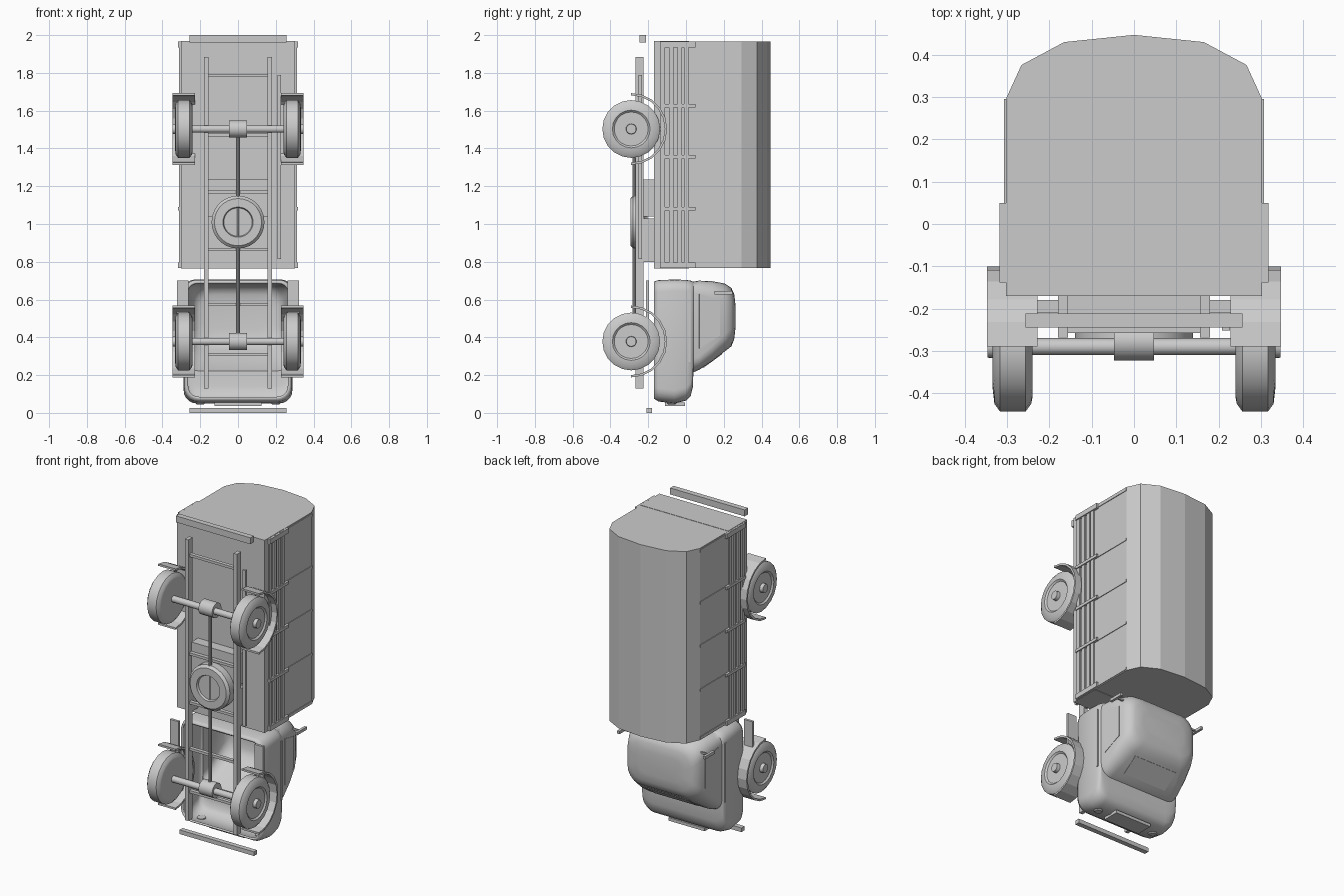
import bpy, bmesh, math
from mathutils import Vector

if "Cube" in bpy.data.objects:
    bpy.data.objects.remove(bpy.data.objects["Cube"])

grey = bpy.data.materials.new("plain_grey")
grey.diffuse_color = (0.6, 0.6, 0.6, 1)
grey.use_nodes = True
grey.node_tree.nodes["Principled BSDF"].inputs["Base Color"].default_value = grey.diffuse_color

def finish(name, bm, smooth=None):
    bmesh.ops.recalc_face_normals(bm, faces=bm.faces)
    me = bpy.data.meshes.new(name)
    bm.to_mesh(me)
    bm.free()
    ob = bpy.data.objects.new(name, me)
    bpy.context.collection.objects.link(ob)
    me.materials.append(grey)
    if smooth:
        bpy.ops.object.select_all(action='DESELECT')
        ob.select_set(True)
        bpy.context.view_layer.objects.active = ob
        bpy.ops.object.shade_smooth_by_angle(angle=math.radians(smooth))
    return ob

def box(name, x, y, z):
    bm = bmesh.new()
    bmesh.ops.create_cube(bm, size=1)
    for v in bm.verts:
        for i, (a, b) in enumerate((x, y, z)):
            v.co[i] = (a + b) / 2 + v.co[i] * (b - a)
    return finish(name, bm)

def boxes(name, x, y, z):
    """Same box on both sides."""
    box(name + "_right", x, y, z)
    box(name + "_left", (-x[1], -x[0]), y, z)

def loft(name, rings, caps=(True, True), smooth=None):
    bm = bmesh.new()
    vs = [[bm.verts.new(p) for p in r] for r in rings]
    n = len(vs[0])
    for a, b in zip(vs, vs[1:]):
        for i in range(n):
            j = (i + 1) % n
            bm.faces.new((a[i], a[j], b[j], b[i]))
    if caps[0]:
        bm.faces.new(vs[0])
    if caps[1]:
        bm.faces.new(vs[-1])
    return finish(name, bm, smooth)

def turned(name, axis, centre, profile, n=20, smooth=35):
    """Revolve (offset, radius) pairs round the x, y or z axis."""
    cx, cy, cz = centre
    rings = []
    for d, r in profile:
        ring = []
        for i in range(n):
            a = 2 * math.pi * i / n
            p, q = r * math.cos(a), r * math.sin(a)
            off = {'x': (d, p, q), 'y': (p, d, q), 'z': (p, q, d)}[axis]
            ring.append((cx + off[0], cy + off[1], cz + off[2]))
        rings.append(ring)
    return loft(name, rings, smooth=smooth)

def plate(name, pts, t=0.006):
    """Thin plate standing slightly proud of a surface."""
    pts = [Vector(p) for p in pts]
    n = (pts[1] - pts[0]).cross(pts[2] - pts[0]).normalized() * t / 2
    loft(name, [[p - n for p in pts], [p + n for p in pts]])

# Cargo body: tray and arched canvas cover
box("cargo_tray", (-0.303, 0.303), (-0.17, 0.016), (0.765, 1.968))
half = [(0.303, 0.016), (0.303, 0.295), (0.266, 0.376), (0.165, 0.43)]
arch = half + [(0, 0.447)] + [(-x, y) for x, y in reversed(half)]
loft("canvas_cover", [[(x, y, z) for x, y in arch] for z in (0.768, 1.966)])

# Side boards with uprights and thin canvas ribs
for i, y in enumerate((-0.122, -0.078, -0.034, 0.002)):
    boxes(f"side_board_{i}", (0.302, 0.312), (y - 0.012, y + 0.012), (0.768, 1.966))
for i, z in enumerate((0.782, 1.08, 1.355, 1.625, 1.95)):
    w = 0.018 if 0 < i < 4 else 0.03
    boxes(f"side_upright_{i}", (0.302, 0.318), (-0.138, 0.05), (z - w / 2, z + w / 2))
    boxes(f"canvas_rib_{i}", (0.3, 0.307), (0.018, 0.295), (z - 0.008, z + 0.008))

# Bumpers
box("rear_bumper", (-0.257, 0.257), (-0.245, -0.211), (1.96, 2.0))
box("front_bumper", (-0.257, 0.257), (-0.21, -0.18), (0.0, 0.026))

# Chassis frame
boxes("frame_rail", (0.156, 0.18), (-0.268, -0.225), (0.13, 1.885))
for i, z in enumerate((0.31, 0.575, 0.865, 1.17, 1.47, 1.785)):
    box(f"cross_member_{i}", (-0.16, 0.16), (-0.258, -0.235), (z - 0.008, z + 0.008))
box("carrier_block", (-0.158, 0.158), (-0.235, -0.165), (1.04, 1.235))
boxes("tray_runner", (0.156, 0.18), (-0.225, -0.168), (0.8, 1.03))
box("side_pipe", (0.208, 0.227), (-0.252, -0.234), (0.815, 1.79))

# Spare wheel with recessed middle, and drive shaft
turned("spare_wheel", 'y', (0, 0, 1.01),
       [(-0.282, 0.075), (-0.295, 0.08), (-0.295, 0.125), (-0.28, 0.14),
        (-0.22, 0.14), (-0.205, 0.125)], 28)
turned("drive_shaft", 'z', (0, -0.275, 0), [(0.38, 0.01), (1.5, 0.01)], 10)

# Axles, wheels and mudguards
for tag, z in (("front", 0.378), ("rear", 1.503)):
    turned(tag + "_axle", 'x', (0, -0.29, z), [(-0.3, 0.02), (0.3, 0.02)], 14)
    turned(tag + "_differential", 'x', (0, -0.277, z), [(-0.047, 0.046), (0.047, 0.046)], 16)
    for side, s in (("right", 1), ("left", -1)):
        prof = [(0.243, 0.09), (0.24, 0.12), (0.243, 0.135), (0.256, 0.153),
                (0.317, 0.153), (0.33, 0.135), (0.334, 0.1), (0.325, 0.09),
                (0.325, 0.028), (0.346, 0.026)]
        turned(f"{tag}_wheel_{side}", 'x', (0, -0.29, z), [(s * d, r) for d, r in prof], 20)
        rings = []
        for i in range(11):
            a = math.radians(-90 + 18 * i)
            rings.append([(s * x, -0.29 + r * math.cos(a), z + r * math.sin(a))
                          for x, r in ((0.228, 0.178), (0.348, 0.178), (0.348, 0.19), (0.228, 0.19))])
        loft(f"{tag}_mudguard_{side}", rings)

# Cab steps
boxes("cab_step", (0.262, 0.322), (-0.212, -0.196), (0.5, 0.7))

# Cab shell: rounded rectangles stacked along the height, open underneath
def rounded(y, hw, z0, z1, r, rt):
    pts = []
    corners = ((hw, z1, 0, rt), (-hw, z1, 90, rt), (-hw, z0, 180, r), (hw, z0, 270, r))
    for cx, cz, start, rad in corners:
        ox = cx - math.copysign(rad, cx)
        oz = cz - rad if cz == z1 else cz + rad
        for k in range(6):
            a = math.radians(start + 18 * k)
            pts.append((ox + rad * math.cos(a), y, oz + rad * math.sin(a)))
    return pts

sections = [(-0.17, 0.275, 0.075, 0.695, 0.07, 0.06), (-0.145, 0.284, 0.06, 0.703, 0.07, 0.06),
            (-0.06, 0.288, 0.05, 0.706, 0.07, 0.06), (0.0, 0.287, 0.065, 0.704, 0.07, 0.06),
            (0.025, 0.283, 0.09, 0.7, 0.07, 0.06), (0.037, 0.278, 0.14, 0.695, 0.07, 0.06),
            (0.039, 0.275, 0.215, 0.695, 0.07, 0.06), (0.07, 0.273, 0.228, 0.7, 0.07, 0.07),
            (0.14, 0.265, 0.275, 0.697, 0.08, 0.08), (0.205, 0.252, 0.325, 0.685, 0.09, 0.09),
            (0.24, 0.235, 0.352, 0.662, 0.09, 0.09), (0.255, 0.205, 0.39, 0.63, 0.08, 0.08),
            (0.261, 0.15, 0.44, 0.58, 0.06, 0.06)]
cab = loft("cab", [rounded(*s) for s in sections], (False, True), 40)
shell = cab.modifiers.new("shell", 'SOLIDIFY')
shell.thickness = 0.012
shell.offset = -1

# Cab windows, door trims and mirrors
for side, s in (("right", 1), ("left", -1)):
    plate(f"side_window_{side}", [(s * x, y, z) for x, y, z in
          ((0.273, 0.07, 0.34), (0.258, 0.18, 0.41), (0.258, 0.18, 0.6), (0.273, 0.07, 0.63))])
boxes("door_trim", (0.275, 0.289), (0.012, 0.024), (0.27, 0.64))
boxes("mirror_arm", (0.24, 0.3), (0.19, 0.2), (0.632, 0.642))
boxes("mirror", (0.288, 0.304), (0.15, 0.245), (0.628, 0.646))
plate("windscreen", [(-0.15, 0.09, 0.2405), (0.15, 0.09, 0.2405),
                     (0.15, 0.19, 0.3135), (-0.15, 0.19, 0.3135)])

# Grille and headlights
box("grille", (-0.125, 0.125), (-0.11, -0.005), (0.037, 0.056))
for side, s in (("right", 1), ("left", -1)):
    turned(f"headlight_{side}", 'z', (s * 0.2, -0.075, 0), [(0.045, 0.02), (0.052, 0.026), (0.07, 0.026)], 14)
